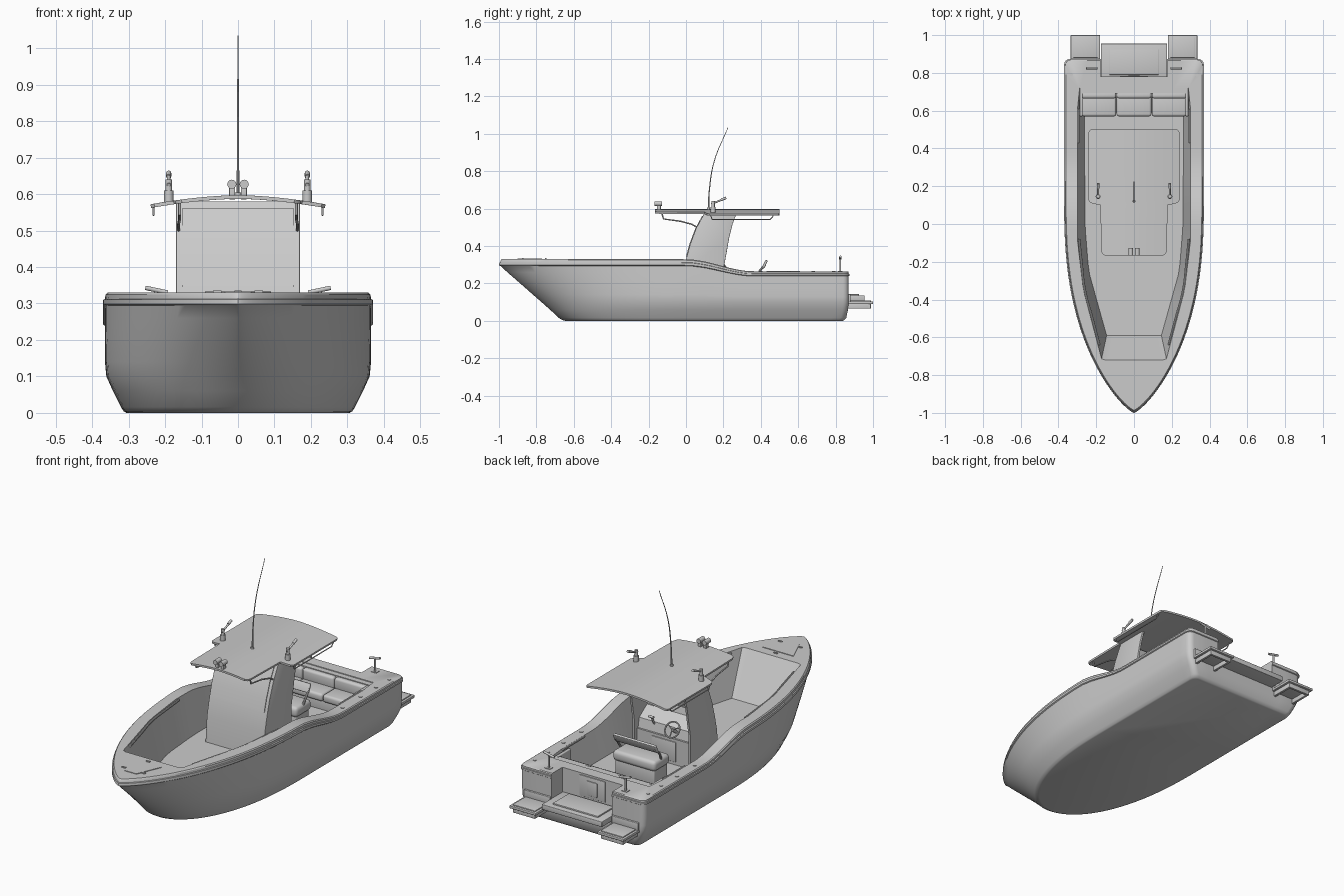
import bpy, bmesh, math
from mathutils import Vector

if "Cube" in bpy.data.objects:
    bpy.data.objects.remove(bpy.data.objects["Cube"])


def finish(o, mirror=False, bevel=0, angle=35):
    bpy.ops.object.select_all(action='DESELECT')
    o.select_set(True)
    bpy.context.view_layer.objects.active = o
    if bevel:
        m = o.modifiers.new('bevel', 'BEVEL')
        m.width, m.segments = bevel, 3
        bpy.ops.object.modifier_apply(modifier='bevel')
    bpy.ops.object.shade_smooth_by_angle(angle=math.radians(angle))
    if mirror:
        o.modifiers.new('mirror', 'MIRROR').use_mirror_merge = False
    return o


def mesh(name, verts, faces):
    bm = bmesh.new()
    vs = [bm.verts.new(v) for v in verts]
    for f in faces:
        bm.faces.new([vs[i] for i in f])
    bmesh.ops.remove_doubles(bm, verts=bm.verts, dist=1e-5)
    bmesh.ops.recalc_face_normals(bm, faces=bm.faces)
    me = bpy.data.meshes.new(name)
    bm.to_mesh(me)
    bm.free()
    o = bpy.data.objects.new(name, me)
    bpy.context.collection.objects.link(o)
    return o


def loft(name, loops):
    n = len(loops[0])
    f = [(a * n + i, a * n + (i + 1) % n, (a + 1) * n + (i + 1) % n, (a + 1) * n + i)
         for a in range(len(loops) - 1) for i in range(n)]
    f += [tuple(range(n)), tuple(range((len(loops) - 1) * n, len(loops) * n))]
    return mesh(name, [p for l in loops for p in l], f)


def prism(name, yz, x0, x1, mirror=False, bevel=0):
    return finish(loft(name, [[(x, y, z) for y, z in yz] for x in (x0, x1)]), mirror, bevel)


def box(name, x0, x1, y0, y1, z0, z1, bevel=0, mirror=False):
    return prism(name, [(y0, z0), (y1, z0), (y1, z1), (y0, z1)], x0, x1, mirror, bevel)


def tube(name, pts, r, mirror=False, r_end=None, smooth=True, cyclic=False):
    cu = bpy.data.curves.new(name, 'CURVE')
    cu.dimensions, cu.bevel_depth, cu.bevel_resolution, cu.use_fill_caps = '3D', r, 3, True
    s = cu.splines.new('BEZIER' if smooth else 'POLY')
    seq = s.bezier_points if smooth else s.points
    seq.add(len(pts) - 1)
    for i, (q, p) in enumerate(zip(seq, pts)):
        q.co = p if smooth else (*p, 1)
        q.radius = 1 + ((r_end or r) / r - 1) * i / (len(pts) - 1)
        if smooth:
            q.handle_left_type = q.handle_right_type = 'AUTO'
    s.use_cyclic_u = cyclic
    o = bpy.data.objects.new(name, cu)
    bpy.context.collection.objects.link(o)
    bpy.ops.object.select_all(action='DESELECT')
    o.select_set(True)
    bpy.context.view_layer.objects.active = o
    bpy.ops.object.convert(target='MESH')
    return finish(bpy.context.object, mirror)


def rod(name, a, b, r, mirror=False, n=16):
    a, b = Vector(a), Vector(b)
    q = (b - a).to_track_quat('Z', 'Y')
    ring = [q @ Vector((r * math.cos(t), r * math.sin(t), 0)) for t in
            (2 * math.pi * i / n for i in range(n))]
    return finish(loft(name, [[c + v for v in ring] for c in (a, b)]), mirror)


def interp(tab, y):
    if y <= tab[0][0]:
        return tab[0][1]
    for (a, u), (b, v) in zip(tab, tab[1:]):
        if y <= b:
            return u + (v - u) * (y - a) / (b - a)
    return tab[-1][1]


def sheer(y):
    t = min(max(y / .36, 0), 1)
    return .33 - .065 * t * t * (3 - 2 * t)


# Hull: horizontal loops lofted up the side, over the gunwale and down to the floor
def half(W, ys, yst, q):
    p = []
    for i in range(33):
        t = (i / 32) ** 2
        p.append((W * (1 - (1 - t) ** 2.4) ** q, ys + (.1 - ys) * t))
    p += [(W, .1 + (yst - .13) * k / 16) for k in range(1, 17)]
    p += [(W - .03 + .03 * math.cos(a), yst - .03 + .03 * math.sin(a))
          for a in (math.pi / 8 * k for k in range(1, 5))]
    return p + [((W - .03) * (1 - k / 4), yst) for k in range(1, 5)]


def ring(h, z):
    pts = [(x, y, z(y)) for x, y in h]
    return pts + [(-x, y, zz) for x, y, zz in pts[-2:0:-1]]


levels = [(0, .306, -.645, .838, .5), (.004, .313, -.66, .846, .5), (.016, .321, -.68, .857, .51),
          (.06, .343, -.727, .866, .55), (.1, .361, -.772, .87, .6), (.14, .364, -.818, .87, .64),
          (.2, .365, -.886, .87, .69), (.26, .365, -.955, .87, .75), (.294, .365, -.992, .87, .78),
          (.298, .37, -1, .874, .78), (.311, .37, -.998, .874, .78), (.313, .365, -.993, .87, .78),
          (.325, .364, -.99, .87, .78), (.33, .359, -.985, .865, .78)]
loops = []
for z, *a in levels:
    deck = half(*a)
    loops.append(ring(deck, lambda y, z=z: z if z < .1 else .1 + (z - .1) * (sheer(y) - .1) / .23))
TOP = [(-.72, .17), (-.35, .268), (-.1, .298), (.6, .3), (.72, .288)]
LOW = [(-.59, .145), (-.25, .24), (0, .26), (.7, .262)]
FLOOR = .115


def inner(tab):
    y0, y1, out = tab[0][0], tab[-1][0], []
    for x, y in deck:
        w = interp(tab, y)
        if y < -.72:
            w *= min(1, x / .215)
        elif y > .83:
            w *= min(1, x / .329)
        out.append((w, min(max(y, y0), y1)))
    return out


loops += [ring(inner(TOP), sheer), ring(inner(LOW), lambda y: FLOOR)]
hull = loft('hull', loops)
cut = box('stern_notch_cutter', -.177, .177, .78, 1.1, .125, .5)
cut.hide_render = True
m = hull.modifiers.new('notch', 'BOOLEAN')
m.operation, m.object, m.solver = 'DIFFERENCE', cut, 'EXACT'
bpy.context.view_layer.objects.active = hull
bpy.ops.object.modifier_apply(modifier='notch')
bpy.data.objects.remove(cut)
finish(hull, angle=32)

# Stern platforms (hollow frames below), boarding step and door
box('centre_platform', -.176, .176, .775, .955, .108, .136, .003)
box('platform_pad', -.132, .132, .79, .925, .13, .143, .002)
box('transom_door', -.075, .075, .774, .784, .145, .255, .002)
box('door_inset', -.03, .03, .78, .788, .16, .235, .002)
box('swim_step', .18, .335, .855, 1, .09, .104, .003, True)
box('swim_step_back_skirt', .192, .323, .975, .988, .066, .092, .002, True)
for i, x in enumerate((.192, .31)):
    box(f'swim_step_side_skirt_{i}', x, x + .013, .86, .988, .066, .092, .002, True)
box('swim_step_pad', .192, .323, .88, .988, .1, .109, .002, True)
box('step_riser', .18, .335, .855, .88, .1, .143, .003, True)

# Deck fittings
loft('bow_hatch', [[(-.035, -.9, z), (.035, -.9, z), (.09, -.77, z), (-.09, -.77, z)]
                   for z in (.325, .333)])
box('hatch_hinge', .045, .068, -.876, -.868, .328, .335, 0, True)
box('bow_latch', -.01, .01, -.755, -.747, .328, .335)
tube('bow_handrail', [(interp(TOP, y) - .008, y, .322) for y in (-.64, -.5, -.35, -.2, -.08)], .006, True)
tube('aft_handrail', [(.294, y, .262) for y in (.43, .49, .55, .61)], .006, True)
rod('stern_post', (.225, .825, .26), (.225, .825, .335), .005, True)
box('stern_post_foot', .21, .24, .812, .838, .262, .268, 0, True)
rod('stern_crossbar', (.193, .825, .33), (.254, .825, .343), .006, True)
for i, y in enumerate((.4, .55, .68, .79)):
    rod(f'rod_holder_{i}', (.332, y, .255), (.332, y, .268), .009, True)

# Rear bench with three cushions
box('bench_base', -.262, .262, .59, .725, .105, .175, .004)
box('bench_back_panel', -.285, .285, .69, .73, .115, .261)
box('bench_side_trim', .272, .288, .57, .72, .115, .258, .004, True)
for i in range(3):
    x = (i - 1) * .186
    box(f'bench_cushion_{i}', x - .092, x + .092, .57, .69, .165, .205, .012)
    box(f'bench_back_{i}', x - .092, x + .092, .665, .7, .195, .258, .012)

# Console: curved windscreen, side panels and dashboard
front = [(-.03, .11), (-.018, .25), (0, .33), (.022, .41), (.052, .49), (.1, .58)]
back = [(.272, .58), (.25, .52), (.232, .45), (.218, .37), (.205, .3), (.205, .11)]
prism('console_side', front + back, .158, .17, True, .002)
prism('console_front', front + [(y + .012, z) for y, z in front[::-1]], -.16, .16)
glass = [(.004, .345), (.022, .41), (.052, .49), (.089, .56)]
prism('windscreen', [(y - .004, z) for y, z in glass] + [(y + .004, z) for y, z in glass[::-1]], -.153, .153)
prism('dashboard', [(-.014, .11), (.01, .335), (.1, .345), (.165, .3), (.175, .25), (.185, .25),
                    (.185, .11)], -.159, .159)
box('console_door', -.07, .07, .18, .189, .13, .235, .003)
c, ax, up = Vector((-.06, .2, .305)), Vector((1, 0, 0)), Vector((0, -.6, .8))
rim = [c + .04 * (ax * math.cos(t) + up * math.sin(t)) for t in (math.pi * k / 6 for k in range(12))]
tube('steering_wheel', rim, .004, cyclic=True)
for k in (1, 5, 9):
    rod(f'wheel_spoke_{k}', c, rim[k], .003, n=8)
rod('steering_column', c + Vector((0, -.05, -.035)), c, .008)
rod('throttle_lever', (.07, .165, .29), (.07, .19, .335), .005)
rod('throttle_knob', (.055, .19, .335), (.085, .19, .335), .006)

# Helm seat
box('helm_seat_base', -.115, .115, .32, .43, .11, .195, .006)
box('helm_seat_cushion', -.125, .125, .31, .44, .185, .24, .018)
tube('seat_back_arm', [(.115, .37, .22), (.122, .4, .275), (.115, .425, .3)], .006, True)
prism('seat_backrest', [(.405, .285), (.418, .28), (.438, .322), (.425, .327)], -.125, .125, False, .004)

# Hardtop: arched stepped plate
rows = [(-.167, .155), (-.158, .167), (-.145, .173), (0, .176), (.1, .178), (.104, .2), (.112, .23),
        (.125, .24), (.3, .24), (.485, .24), (.495, .236), (.5, .228)]
N = 17
top = [(w * (2 * i / (N - 1) - 1), y) for y, w in rows for i in range(N)]
roof = mesh('hardtop', [(x, y, .597 - .025 * (abs(x) / .24) ** 1.7) for x, y in top],
            [(a * N + i, a * N + i + 1, a * N + N + i + 1, a * N + N + i)
             for a in range(len(rows) - 1) for i in range(N - 1)])
if roof.data.polygons[0].normal.z < 0:
    roof.data.flip_normals()
s = roof.modifiers.new('thickness', 'SOLIDIFY')
s.thickness, s.offset = .01, -1
bpy.context.view_layer.objects.active = roof
bpy.ops.object.modifier_apply(modifier='thickness')
finish(roof)
tube('roof_side_rail', [(.232, .13, .567), (.232, .14, .543), (.232, .45, .543), (.232, .472, .567)],
     .003, True, smooth=False)
tube('roof_front_brace', [(.16, -.13, .578), (.16, -.12, .545), (.16, -.03, .533), (.163, .03, .517),
                          (.163, .065, .497)], .004, True, smooth=False)

# Roof equipment
tube('antenna', [(0, .12, .59), (0, .125, .7), (0, .15, .85), (0, .225, 1.035)], .004, r_end=.0015)
rod('antenna_base', (0, .12, .59), (0, .12, .605), .008)
box('lamp_bracket', .008, .024, -.155, -.135, .585, .62, .002, True)
rod('lamp', (.017, -.168, .627), (.017, -.128, .627), .0125, True)
rod('winch_base', (.19, .145, .572), (.19, .145, .61), .013, True)
rod('winch_post', (.19, .145, .605), (.19, .145, .64), .009, True)
rod('winch_arm', (.19, .135, .625), (.19, .205, .653), .005, True)
rod('winch_grip', (.19, .19, .648), (.19, .215, .658), .007, True)
